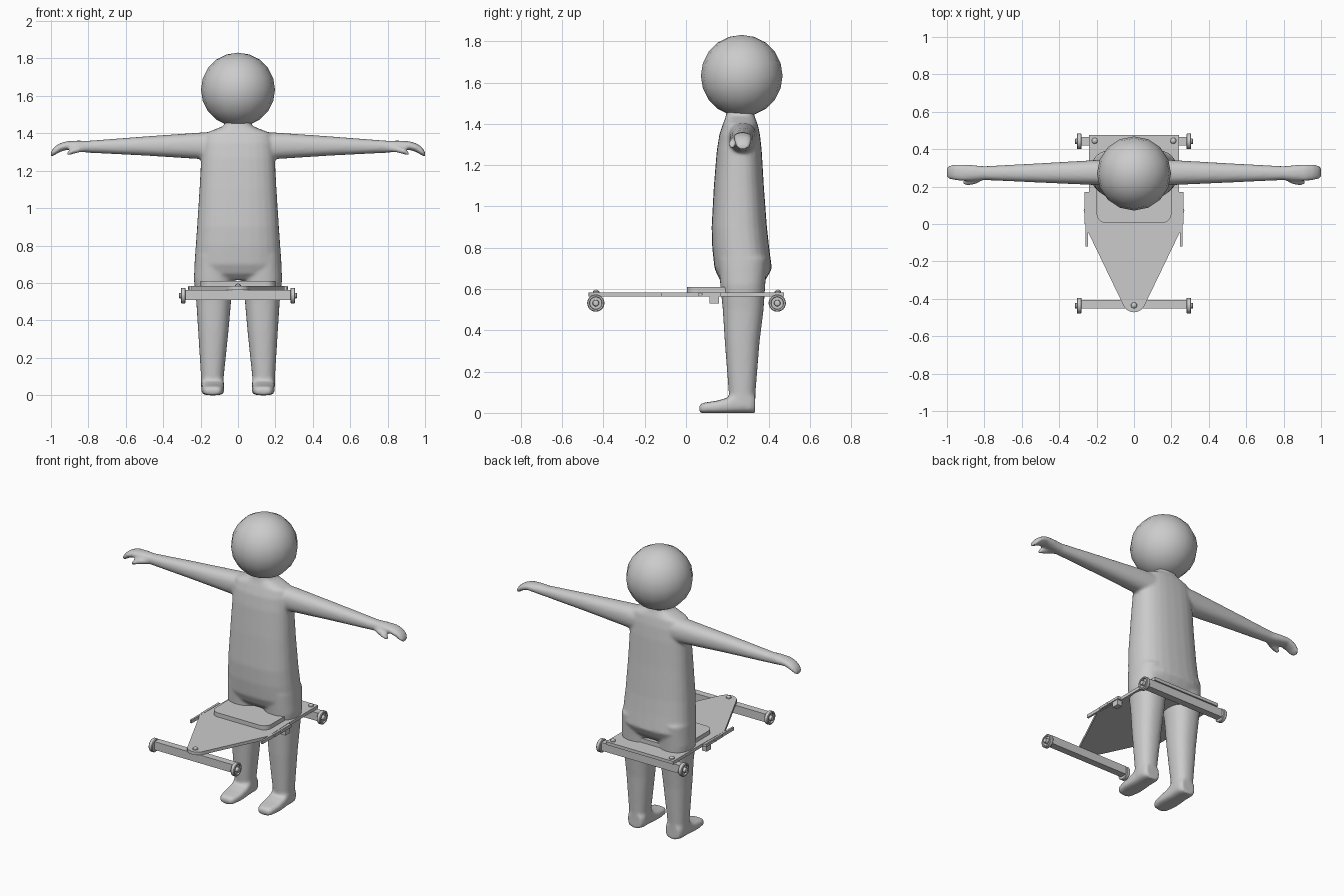
import bpy, bmesh, math
from mathutils import Matrix

if "Cube" in bpy.data.objects:
    bpy.data.objects.remove(bpy.data.objects["Cube"])

grey = bpy.data.materials.new("plain grey")
grey.diffuse_color = (0.6, 0.6, 0.6, 1)
grey.use_nodes = True
grey.node_tree.nodes["Principled BSDF"].inputs["Base Color"].default_value = grey.diffuse_color


def finish(name, bm, smooth=None):
    bmesh.ops.recalc_face_normals(bm, faces=bm.faces[:])
    me = bpy.data.meshes.new(name)
    bm.to_mesh(me)
    bm.free()
    me.materials.append(grey)
    ob = bpy.data.objects.new(name, me)
    bpy.context.collection.objects.link(ob)
    if smooth:
        bpy.ops.object.select_all(action='DESELECT')
        ob.select_set(True)
        bpy.context.view_layer.objects.active = ob
        bpy.ops.object.shade_smooth_by_angle(angle=math.radians(smooth))
    return ob


def loft(bm, rows, axis='z', side=1, power=2.3, n=28):
    """Skin super-ellipse rings; row = (position along axis, u, v, radius u, radius v)."""
    rings = []
    for t, u, v, ru, rv in rows:
        ring = []
        for i in range(n):
            a = 2 * math.pi * i / n
            c, s = math.cos(a), math.sin(a)
            p = u + ru * math.copysign(abs(c) ** (2 / power), c)
            q = v + rv * math.copysign(abs(s) ** (2 / power), s)
            x, y, z = {'x': (t, p, q), 'y': (p, t, q), 'z': (p, q, t)}[axis]
            ring.append(bm.verts.new((x * side, y, z)))
        rings.append(ring)
    for a, b in zip(rings, rings[1:]):
        for i in range(n):
            j = (i + 1) % n
            bm.faces.new((a[i], a[j], b[j], b[i]))
    bm.faces.new(rings[0])
    bm.faces.new(rings[-1][::-1])


def prism(name, pts, z0, z1):
    bm = bmesh.new()
    lo = [bm.verts.new((x, y, z0)) for x, y in pts]
    hi = [bm.verts.new((x, y, z1)) for x, y in pts]
    bm.faces.new(lo)
    bm.faces.new(hi)
    for i in range(len(pts)):
        j = (i + 1) % len(pts)
        bm.faces.new((lo[i], lo[j], hi[j], hi[i]))
    return finish(name, bm)


def box(name, x0, x1, y0, y1, z0, z1):
    x0, x1 = sorted((x0, x1))
    return prism(name, [(x0, y0), (x1, y0), (x1, y1), (x0, y1)], z0, z1)


def lathe(name, profile, centre, to_x=0, n=24):
    """Revolve (height, radius) about z, or about +x / -x when to_x is set."""
    bm = bmesh.new()
    vs = [bm.verts.new((r, 0, h)) for h, r in profile]
    es = [bm.edges.new(p) for p in zip(vs, vs[1:])]
    bmesh.ops.spin(bm, geom=vs + es, cent=(0, 0, 0), axis=(0, 0, 1),
                   angle=2 * math.pi, steps=n, use_duplicate=False)
    bmesh.ops.remove_doubles(bm, verts=bm.verts[:], dist=1e-5)
    m = Matrix.Translation(centre)
    if to_x:
        m = m @ Matrix.Rotation(to_x * math.pi / 2, 4, 'Y')
    bm.transform(m)
    return finish(name, bm, 35)


# Head: low-sided smooth ball
bm = bmesh.new()
bmesh.ops.create_uvsphere(bm, u_segments=16, v_segments=10, radius=0.198,
                          matrix=Matrix.Translation((0, 0.27, 1.633)))
finish("head", bm, 60)

# Body: torso, limbs, feet and mitten hands fused into one skin
bm = bmesh.new()
loft(bm, [(1.49, 0, .262, .065, .06), (1.44, 0, .262, .075, .069),
          (1.42, 0, .263, .125, .076), (1.40, 0, .263, .178, .084),
          (1.35, 0, .260, .192, .098), (1.27, 0, .258, .197, .109),
          (1.10, 0, .256, .206, .121), (.90, 0, .258, .219, .134),
          (.80, 0, .265, .226, .138), (.70, 0, .277, .233, .139),
          (.65, 0, .275, .225, .115), (.615, 0, .275, .17, .08)], power=2.5)
for s in (1, -1):
    # leg and foot
    loft(bm, [(.75, .125, .275, .105, .12), (.62, .130, .275, .106, .109),
              (.50, .130, .277, .093, .099), (.34, .132, .272, .081, .084),
              (.10, .137, .272, .061, .065), (.03, .137, .272, .060, .063)], side=s)
    loft(bm, [(.064, .135, .020, .035, .020), (.085, .135, .024, .052, .025),
              (.15, .135, .029, .062, .030), (.20, .135, .036, .061, .037),
              (.24, .135, .050, .060, .051), (.31, .135, .050, .060, .051),
              (.335, .135, .045, .045, .046)], axis='y', side=s, power=3.2)
    # arm running into a drooping mitten, and the thumb
    loft(bm, [(.10, .275, 1.330, .072, .076), (.20, .275, 1.333, .067, .071),
              (.50, .273, 1.332, .052, .051), (.80, .272, 1.328, .037, .032),
              (.86, .273, 1.332, .042, .029), (.92, .275, 1.334, .044, .023),
              (.96, .276, 1.320, .042, .023), (.985, .276, 1.302, .038, .022),
              (1.0, .276, 1.288, .028, .013)], axis='x', side=s)
    loft(bm, [(.80, .255, 1.318, .016, .016), (.85, .232, 1.315, .020, .018),
              (.89, .223, 1.303, .018, .016), (.915, .223, 1.289, .012, .011)],
         axis='x', side=s)
body = finish("body", bm)
rm = body.modifiers.new("fuse", 'REMESH')
rm.mode = 'VOXEL'
rm.voxel_size = 0.009
rm.use_smooth_shade = True
sm = body.modifiers.new("soften", 'SMOOTH')
sm.factor = 0.5
sm.iterations = 6

# Deck: square rear, tapering to a rounded nose
nose = [(.062 * math.cos(a), -.41 + .062 * math.sin(a))
        for a in [math.radians(-20 - 140 * i / 10) for i in range(11)]]
prism("deck", [(-.24, .475), (.24, .475), (.24, .17), (.247, -.04)] + nose
      + [(-.247, -.04), (-.24, .17)], .563, .583)

# Seat pad with rounded corners
pad = []
for k, (cx, cy) in enumerate([(.15, .315), (-.15, .315), (-.15, .055), (.15, .055)]):
    for i in range(7):
        a = math.radians(90 * k + 15 * i)
        pad.append((cx + .05 * math.cos(a), cy + .05 * math.sin(a)))
prism("seat_pad", pad, .583, .61)

# Axle beams
box("front_axle", -.28, .28, -.452, -.407, .51, .563)
box("rear_axle", -.28, .28, .42, .465, .51, .563)

# Wheels: tyre with a recessed face and hub
wheel = [(-.012, 0), (-.012, .038), (-.008, .042), (.010, .042), (.014, .038),
         (.014, .031), (.004, .029), (.004, .016), (.022, .014), (.024, .009), (.024, 0)]
for y, end in ((-.437, "front"), (.442, "rear")):
    for s in (1, -1):
        lathe(end + "_wheel", wheel, (s * .292, y, .532), to_x=s)

# Bolts on the deck
bolt = [(0, 0), (0, .016), (.006, .015), (.012, .009), (.014, 0)]
for x, y in ((0, -.435), (.21, .445), (-.21, .445)):
    lathe("deck_bolt", bolt, (x, y, .583), n=16)

# Side brake levers with pivot bolt and hanging block
for s in (1, -1):
    box("brake_lever", s * .247, s * .259, -.12, .17, .563, .583)
    box("lever_plate", s * .24, s * .264, .0, .17, .565, .581)
    lathe("lever_bolt", [(0, 0), (0, .010), (.004, .009), (.007, 0)],
          (s * .262, .07, .573), to_x=s, n=12)
    box("brake_block", s * .225, s * .259, .115, .16, .53, .563)
